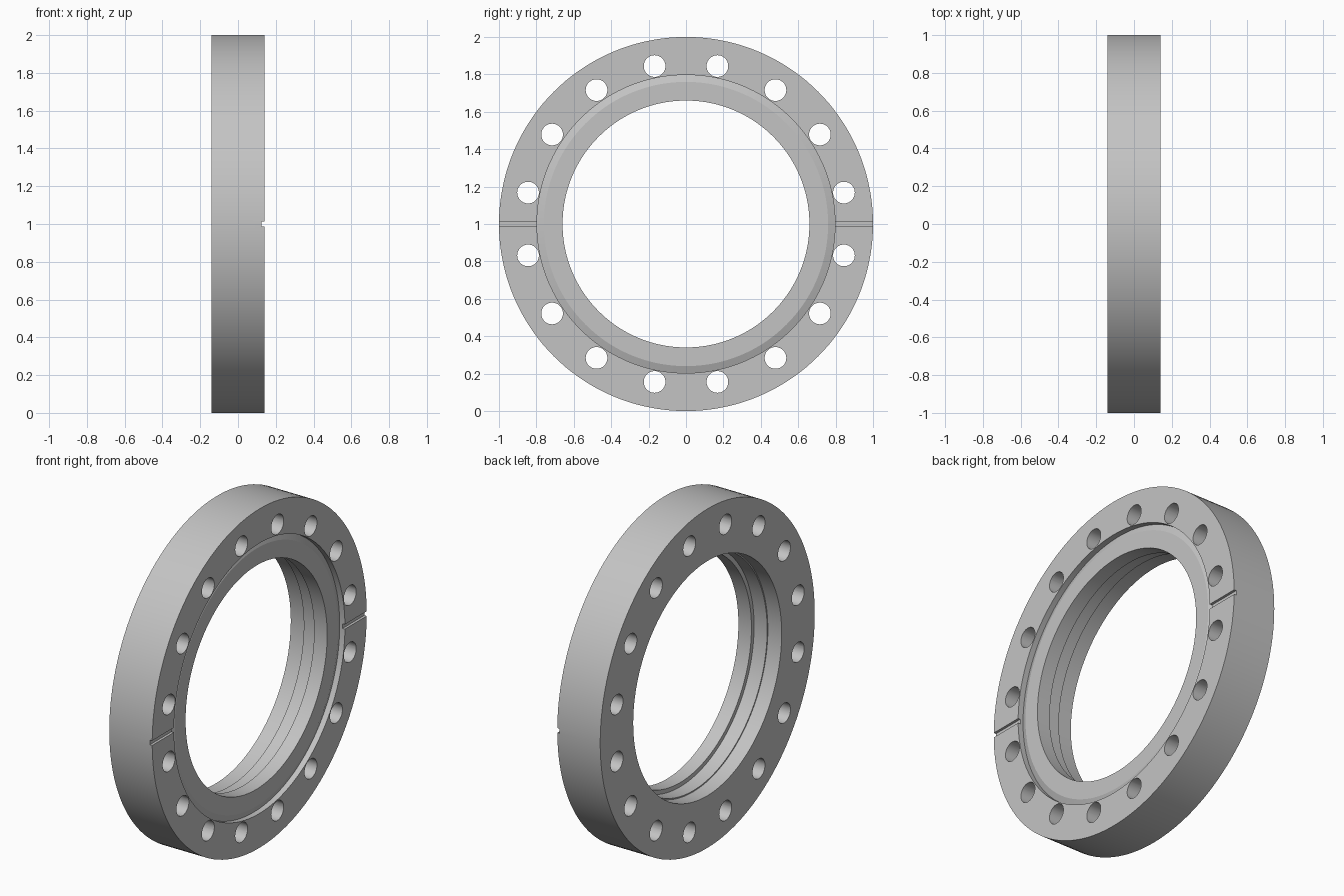
import bpy
import bmesh
from math import cos, sin, tau, radians
from mathutils import Matrix

default = bpy.data.objects.get("Cube")
if default:
    bpy.data.objects.remove(default, do_unlink=True)

OUTER = 1.0        # outer radius, also the height of the axis
HALF = 0.14        # half thickness along x
SEGMENTS = 144
BOLTS = 16
BOLT_CIRCLE = 0.861

steel = bpy.data.materials.new("steel grey")
steel.use_nodes = True
colour = (0.55, 0.55, 0.55, 1)
steel.diffuse_color = colour
steel.node_tree.nodes["Principled BSDF"].inputs["Base Color"].default_value = colour


def make_object(name, bm):
    bmesh.ops.recalc_face_normals(bm, faces=bm.faces)
    mesh = bpy.data.meshes.new(name)
    bm.to_mesh(mesh)
    bm.free()
    obj = bpy.data.objects.new(name, mesh)
    bpy.context.collection.objects.link(obj)
    mesh.materials.append(steel)
    return obj


def lathe_x(name, profile):
    """Turn a closed (x, radius) outline around the x axis at z = OUTER."""
    bm = bmesh.new()
    rings = []
    for i in range(SEGMENTS):
        a = tau * i / SEGMENTS
        rings.append([bm.verts.new((x, r * cos(a), OUTER + r * sin(a)))
                      for x, r in profile])
    n = len(profile)
    for i in range(SEGMENTS):
        here, after = rings[i], rings[(i + 1) % SEGMENTS]
        for j in range(n):
            k = (j + 1) % n
            bm.faces.new((here[j], here[k], after[k], after[j]))
    return make_object(name, bm)


# Flange ring: stepped bore, sealing ridge and outer recess in one section
flange = lathe_x("flange_ring", [
    (-HALF, OUTER), (HALF, OUTER),
    (HALF, 0.797), (0.106, 0.797),      # recess wall
    (0.12, 0.76), (0.12, 0.66),         # sloped ridge and inner land
    (0.035, 0.66), (0.035, 0.685),      # lip of the bore
    (-0.05, 0.685), (-0.05, 0.692),     # shallow step in the counterbore
    (-HALF, 0.692),
])

# Cutter: bolt holes around the ring and a thin groove on either side
bm = bmesh.new()
to_x = Matrix.Rotation(radians(90), 4, 'Y')
for i in range(BOLTS):
    a = tau * (i + 0.5) / BOLTS
    place = Matrix.Translation((0, BOLT_CIRCLE * cos(a), OUTER + BOLT_CIRCLE * sin(a)))
    bmesh.ops.create_cone(bm, cap_ends=True, segments=40, radius1=0.058,
                          radius2=0.058, depth=0.5, matrix=place @ to_x)
for side in (-1, 1):
    place = Matrix.Translation((HALF + 0.035, side * 0.91, OUTER))
    bmesh.ops.create_cube(bm, size=1,
                          matrix=place @ Matrix.Diagonal((0.1, 0.25, 0.028, 1)))
cutter = make_object("hole_cutter", bm)
cutter.hide_render = True

cut = flange.modifiers.new("holes", 'BOOLEAN')
cut.operation = 'DIFFERENCE'
cut.solver = 'EXACT'
cut.object = cutter

bpy.ops.object.select_all(action='DESELECT')
flange.select_set(True)
bpy.context.view_layer.objects.active = flange
bpy.ops.object.modifier_apply(modifier=cut.name)
bpy.data.objects.remove(cutter, do_unlink=True)
bpy.ops.object.shade_smooth_by_angle(angle=radians(15))
